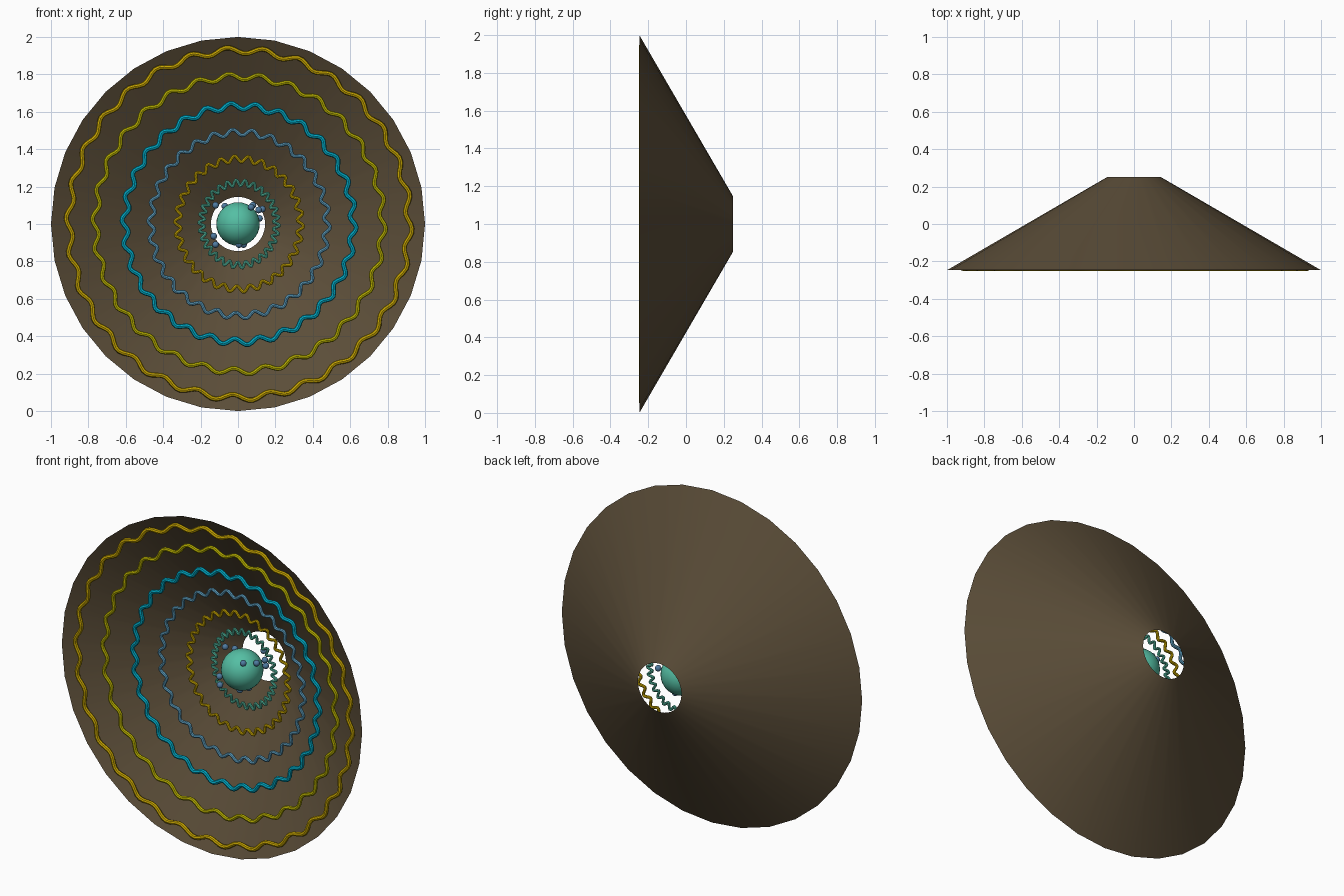
import bpy, math
from mathutils import Vector

cube = bpy.data.objects.get("Cube")
if cube:
    bpy.data.objects.remove(cube, do_unlink=True)


def material(name, rgb):
    mat = bpy.data.materials.new(name)
    mat.use_nodes = True
    color = (*rgb, 1.0)
    mat.diffuse_color = color
    mat.node_tree.nodes["Principled BSDF"].inputs["Base Color"].default_value = color
    return mat


BROWN = material("dark brown", (0.105, 0.075, 0.04))
GOLD = material("gold", (0.58, 0.38, 0.0))
YELLOW = material("olive yellow", (0.5, 0.45, 0.0))
CYAN = material("cyan", (0.0, 0.4, 0.56))
BLUE = material("sky blue", (0.11, 0.35, 0.53))
TEAL = material("teal", (0.09, 0.52, 0.37))
STEEL = material("steel blue", (0.08, 0.2, 0.36))

MID = 1.0       # height of the axis
WAVES = 30      # ripples on every ring


def finish(obj, name, mat):
    obj.name = name
    obj.data.materials.clear()
    obj.data.materials.append(mat)
    bpy.ops.object.select_all(action="DESELECT")
    obj.select_set(True)
    bpy.context.view_layer.objects.active = obj
    bpy.ops.object.shade_smooth_by_angle(angle=math.radians(40))


def ball(name, center, radius, mat, segments, rings):
    bpy.ops.mesh.primitive_uv_sphere_add(
        segments=segments, ring_count=rings, radius=radius, location=center)
    finish(bpy.context.object, name, mat)


def wavy_ring(name, radius, y, tube, ripple, mat):
    """Closed tube that ripples in and out around the y axis."""
    curve = bpy.data.curves.new(name, "CURVE")
    curve.dimensions = "3D"
    curve.bevel_depth = tube
    curve.bevel_resolution = 2
    count = WAVES * 8
    path = curve.splines.new("POLY")
    path.points.add(count - 1)
    path.use_cyclic_u = True
    for i, point in enumerate(path.points):
        a = math.tau * i / count
        r = (radius - 0.01 * math.cos(2 * a)
             + ripple * math.cos(WAVES * (a - math.radians(10))))
        point.co = (r * math.cos(a) + 0.006, y, MID + r * math.sin(a), 1)
    obj = bpy.data.objects.new(name, curve)
    bpy.context.collection.objects.link(obj)
    bpy.ops.object.select_all(action="DESELECT")
    obj.select_set(True)
    bpy.context.view_layer.objects.active = obj
    bpy.ops.object.convert(target="MESH")
    finish(bpy.context.object, name, mat)


# Open funnel: wide rim to the front, small hole at the back
SIDES = 32
verts = []
for radius, y in ((1.0, -0.247), (0.145, 0.25)):
    for i in range(SIDES):
        a = math.tau * i / SIDES
        verts.append((radius * math.cos(a), y, MID + radius * math.sin(a)))
faces = []
for i in range(SIDES):
    j = (i + 1) % SIDES
    faces.append((j, i, SIDES + i, SIDES + j))
mesh = bpy.data.meshes.new("funnel")
mesh.from_pydata(verts, [], faces)
funnel = bpy.data.objects.new("funnel", mesh)
bpy.context.collection.objects.link(funnel)
finish(funnel, "funnel", BROWN)

# Rippled rings, stepping deeper into the funnel: radius, depth, tube
rings = [
    ("outer_ring", 0.918, -0.237, 0.013, GOLD),
    ("second_ring", 0.778, -0.178, 0.012, YELLOW),
    ("third_ring", 0.62, -0.12, 0.013, CYAN),
    ("fourth_ring", 0.48, -0.062, 0.01, BLUE),
    ("fifth_ring", 0.338, -0.003, 0.009, GOLD),
    ("inner_ring", 0.21, 0.05, 0.008, TEAL),
]
for name, radius, y, tube, mat in rings:
    wavy_ring(name, radius, y, tube, 0.017, mat)

# Central sphere and the small beads scattered round it
core = Vector((0, 0.04, MID))
ball("core_sphere", core, 0.116, TEAL, 32, 16)
beads = [
    (-12, 1, 10), (-7, 3, 9.5), (8, 9, 10), (11, -2, 7.5), (13, 3, 8),
    (11.5, 6, 3), (-13, -3, -6.5), (-12, -4, -11), (3, 2, -11),
    (0.5, -3, -11), (7, -9, 9),
]
for i, offset in enumerate(beads):
    ball(f"bead_{i + 1}", core + Vector(offset) / 100, 0.018, STEEL, 16, 8)
